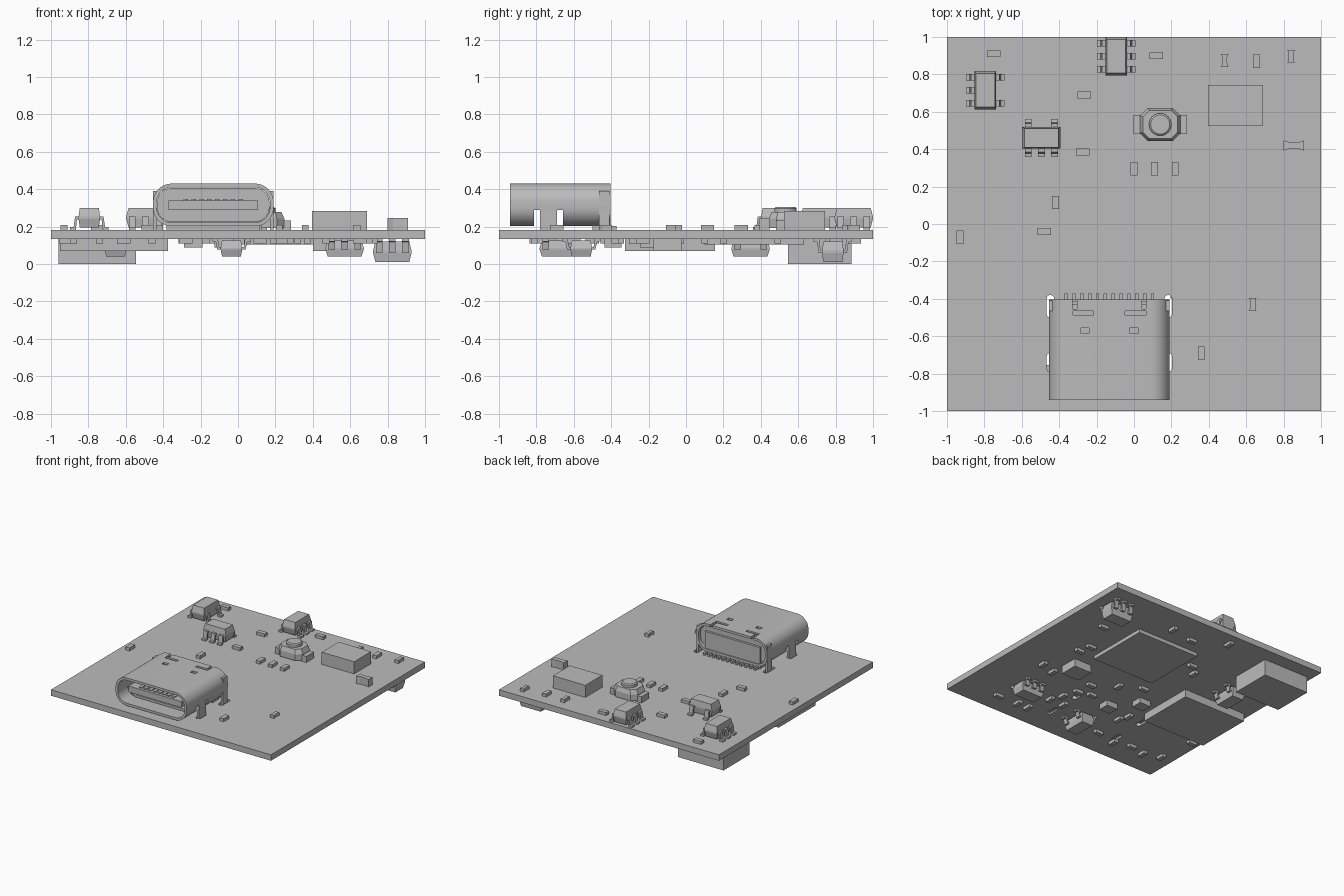
import bpy, bmesh
from math import sin, cos, pi, radians
from mathutils import Matrix, Vector

if "Cube" in bpy.data.objects:
    bpy.data.objects.remove(bpy.data.objects["Cube"])

TOP, BOTTOM = 0.183, 0.134      # faces of the board
PORT_X = -0.132                 # centre line of the port

grey = bpy.data.materials.new("plain grey")
grey.use_nodes = True
grey.diffuse_color = (0.5, 0.5, 0.5, 1)
grey.node_tree.nodes["Principled BSDF"].inputs["Base Color"].default_value = grey.diffuse_color


def loft(bm, rings, ring_closed=False):
    """Skin a stack of equal rings, capped at both ends unless it closes on itself."""
    rows = [[bm.verts.new(p) for p in ring] for ring in rings]
    pairs = list(zip(rows, rows[1:]))
    if ring_closed:
        pairs.append((rows[-1], rows[0]))
    else:
        bm.faces.new(rows[0])
        bm.faces.new(rows[-1])
    for a, b in pairs:
        for i in range(len(a)):
            j = (i + 1) % len(a)
            bm.faces.new((a[i], a[j], b[j], b[i]))


def rounded(w, h, r, n=6):
    """Outline of a rounded rectangle round the origin."""
    points = []
    for k, (sx, sy) in enumerate(((1, 1), (-1, 1), (-1, -1), (1, -1))):
        for i in range(n + 1):
            a = pi / 2 * (k + i / n)
            points.append((sx * (w / 2 - r) + r * cos(a), sy * (h / 2 - r) + r * sin(a)))
    return points


def rect(w, d):
    return [(-w / 2, -d / 2), (w / 2, -d / 2), (w / 2, d / 2), (-w / 2, d / 2)]


def level(outline, z, scale=1.0, x=0, y=0):
    return [(x + p * scale, y + q * scale, z) for p, q in outline]


def box(bm, x0, x1, y0, y1, z0, z1):
    base = [(x0, y0), (x1, y0), (x1, y1), (x0, y1)]
    loft(bm, [level(base, z0), level(base, z1)])


def make(name, bm, smooth=False):
    bmesh.ops.recalc_face_normals(bm, faces=bm.faces)
    mesh = bpy.data.meshes.new(name)
    bm.to_mesh(mesh)
    bm.free()
    mesh.materials.append(grey)
    ob = bpy.data.objects.new(name, mesh)
    bpy.context.collection.objects.link(ob)
    if smooth:
        select(ob)
        bpy.ops.object.shade_smooth_by_angle(angle=radians(35))
    return ob


def select(ob):
    bpy.ops.object.select_all(action="DESELECT")
    ob.select_set(True)
    bpy.context.view_layer.objects.active = ob


def mount(name, bm, x, y, turn=0, under=False, smooth=False):
    """Put a part built on z = 0 onto the board, or hang it below."""
    flip = Matrix.Scale(-1 if under else 1, 4, Vector((0, 0, 1)))
    spot = Matrix.Translation((x, y, BOTTOM if under else TOP))
    bm.transform(spot @ flip @ Matrix.Rotation(radians(turn), 4, "Z"))
    return make(name, bm, smooth)


def cut(ob, bm):
    cutter = make("cutter", bm)
    cutter.hide_render = True
    mod = ob.modifiers.new("cut", "BOOLEAN")
    mod.object, mod.solver = cutter, "EXACT"
    select(ob)
    bpy.ops.object.modifier_apply(modifier=mod.name)
    bpy.data.objects.remove(cutter)


def block(name, x, y, w, d, h, under=False):
    bm = bmesh.new()
    box(bm, -w / 2, w / 2, -d / 2, d / 2, 0, h)
    mount(name, bm, x, y, under=under)


def small_chip(name, x, y, turn, under=False):
    bm = bmesh.new()
    box(bm, -0.036, 0.036, -0.018, 0.018, 0, 0.025)
    mount(name, bm, x, y, turn, under)


def waisted_chip(name, x, y, turn, w, d, h):
    bm = bmesh.new()
    half = [(-w / 2, -d / 2), (-w / 4, -d / 3), (w / 4, -d / 3), (w / 2, -d / 2)]
    outline = half + [(-p, -q) for p, q in half]
    loft(bm, [level(outline, 0), level(outline, h)])
    mount(name, bm, x, y, turn)


def legged_chip(name, x, y, turn, h, back_legs, under=False):
    """Small moulded package with three bent legs on one side, two or three on the other."""
    bm = bmesh.new()
    body = rect(0.205, 0.115)
    loft(bm, [level(body, h * t, s) for t, s in ((0.1, 0.88), (0.5, 1), (0.6, 1), (1, 0.88))])
    bend = [(0.05, h * 0.6), (0.076, h * 0.6), (0.084, 0.016), (0.102, 0.014),
            (0.102, 0), (0.072, 0), (0.066, h * 0.47), (0.05, h * 0.47)]
    for side, legs in ((1, (-1, 0, 1)), (-1, back_legs)):
        for k in legs:
            loft(bm, [[(k * 0.07 + e, side * v, z) for v, z in bend] for e in (-0.018, 0.018)])
    mount(name, bm, x, y, turn, under)


# Board with four slots for the port's legs
bm = bmesh.new()
box(bm, -1, 1, -1, 1, BOTTOM, TOP)
board = make("board", bm)
bm = bmesh.new()
for side in (-1, 1):
    for y, length in ((-0.44, 0.12), (-0.74, 0.1)):
        slot = rounded(0.04, length, 0.019)
        loft(bm, [level(slot, z, 1, PORT_X + side * 0.315, y) for z in (0.1, 0.22)])
cut(board, bm)

# Port shell: a rounded tube with side openings and stamped slots on top
bm = bmesh.new()
tube = [(rounded(0.645, 0.228, 0.1, 10), y) for y in (-0.94, -0.405)]
tube += [(rounded(0.605, 0.188, 0.08, 10), y) for y in (-0.405, -0.94)]
loft(bm, [[(PORT_X + p, y, 0.316 + q) for p, q in ring] for ring, y in tube], True)
shell = make("port_shell", bm)
bm = bmesh.new()
for y in (-0.796, -0.673):
    box(bm, -0.6, 0.4, y - 0.016, y + 0.016, 0.18, 0.29)
for side in (-1, 1):
    for u, y, w, d in ((0.13, -0.57, 0.045, 0.03), (0.14, -0.475, 0.11, 0.022), (0.185, -0.425, 0.022, 0.06)):
        x = PORT_X + side * u
        box(bm, x - w / 2, x + w / 2, y - d / 2, y + d / 2, 0.39, 0.5)
cut(shell, bm)
select(shell)
bpy.ops.object.shade_smooth_by_angle(angle=radians(35))

# Port legs
bm = bmesh.new()
for side in (-1, 1):
    x = PORT_X + side * 0.313
    box(bm, x - 0.009, x + 0.009, -0.78, -0.69, 0.14, 0.3)
    box(bm, x - 0.009, x + 0.009, -0.465, -0.41, 0.14, 0.39)
make("port_legs", bm)

# Port insert: rear block, tongue, contacts and solder tails
bm = bmesh.new()
rear = rounded(0.6, 0.18, 0.075)
loft(bm, [[(PORT_X + p, y, 0.316 + q) for p, q in rear] for y in (-0.6, -0.43)])
box(bm, PORT_X - 0.25, PORT_X + 0.25, -0.5, -0.412, TOP, 0.36)
make("port_insert", bm)
bm = bmesh.new()
box(bm, PORT_X - 0.24, PORT_X + 0.24, -0.89, -0.59, 0.29, 0.34)
make("port_tongue", bm)
bm = bmesh.new()
for i in range(12):
    x = PORT_X + (i - 5.5) * 0.042
    box(bm, x - 0.009, x + 0.009, -0.42, -0.372, TOP, TOP + 0.02)
    if 1 < i < 10:
        box(bm, x - 0.012, x + 0.012, -0.87, -0.6, 0.338, 0.347)
make("port_contacts", bm)

# Push button: chamfered body, side tabs and round cap
bm = bmesh.new()
body = rounded(0.215, 0.175, 0.04, 1)
loft(bm, [level(body, z, s) for z, s in ((0.01, 1), (0.06, 1), (0.095, 0.86))])
for side in (-1, 1):
    box(bm, side * 0.09, side * 0.143, -0.05, 0.05, 0, 0.05)
mount("button_body", bm, 0.14, 0.532)
bm = bmesh.new()
cap = rounded(0.12, 0.12, 0.06, 6)
bmesh_rings = [level(cap[::1], z, s) for z, s in ((0.09, 1), (0.115, 1), (0.122, 0.85))]
loft(bm, bmesh_rings)
bmesh.ops.remove_doubles(bm, verts=bm.verts, dist=0.0005)
mount("button_cap", bm, 0.14, 0.532, smooth=True)

# Legged chips above and below
TWO, THREE = (-1, 1), (-1, 0, 1)
legged_chip("back_chip", -0.095, 0.897, 90, 0.117, THREE)
legged_chip("corner_chip", -0.795, 0.715, 90, 0.117, TWO)
legged_chip("inner_chip", -0.495, 0.46, 180, 0.117, TWO)
legged_chip("lower_corner_chip", 0.825, 0.785, 0, 0.124, THREE, True)
legged_chip("lower_front_chip", 0.57, -0.56, 0, 0.094, THREE, True)
legged_chip("lower_middle_chip", -0.035, -0.68, 90, 0.094, TWO, True)
legged_chip("lower_side_chip", -0.655, 0.345, 90, 0.094, TWO, True)

# Plain blocks
block("top_block", 0.542, 0.633, 0.295, 0.22, 0.1)
block("lower_tall_block", -0.753, 0.715, 0.415, 0.34, BOTTOM, True)
block("lower_wide_block", -0.663, -0.085, 0.575, 0.48, 0.064, True)
block("lower_flat_block", 0.193, 0.365, 0.565, 0.53, 0.03, True)
block("lower_coil", 0.48, -0.1, 0.16, 0.15, 0.064, True)
block("lower_square_left", -0.075, -0.39, 0.1, 0.09, 0.045, True)
block("lower_square_right", -0.24, -0.2, 0.1, 0.09, 0.045, True)

# Small parts on top
for turn, spots in (
    (0, ((-.75, .91), (.12, .9), (-.265, .69), (-.275, .385), (-.48, -.04))),
    (90, ((-.42, .115), (-.93, -.07), (.36, -.69), (0, .295), (.11, .295), (.22, .295), (.655, .87))),
):
    for x, y in spots:
        small_chip("top_small_part", x, y, turn)
for x, y in ((.485, .875), (.84, .895), (.635, -.43)):
    waisted_chip("waisted_part", x, y, 90, 0.07, 0.04, 0.025)
waisted_chip("large_waisted_part", 0.855, 0.42, 0, 0.11, 0.055, 0.062)

# Small parts underneath
for turn, spots in (
    (0, ((.71, .49), (.62, .1), (.59, .2), (-.18, .47), (.07, .76), (.65, -.81), (.23, -.38),
         (.22, -.24), (.12, -.35), (-.28, -.75), (-.61, -.75), (-.92, -.42), (-.12, -.03))),
    (90, ((.285, .8), (-.26, .39), (-.18, .9), (.7, -.23), (.57, -.27), (.47, -.8), (.37, -.8), (.28, -.5),
          (.32, -.6), (.19, -.6), (.05, -.12), (-.27, -.5), (-.3, -.42), (-.46, -.79), (-.74, -.78), (-.88, -.73))),
):
    for x, y in spots:
        small_chip("lower_small_part", x, y, turn, True)
